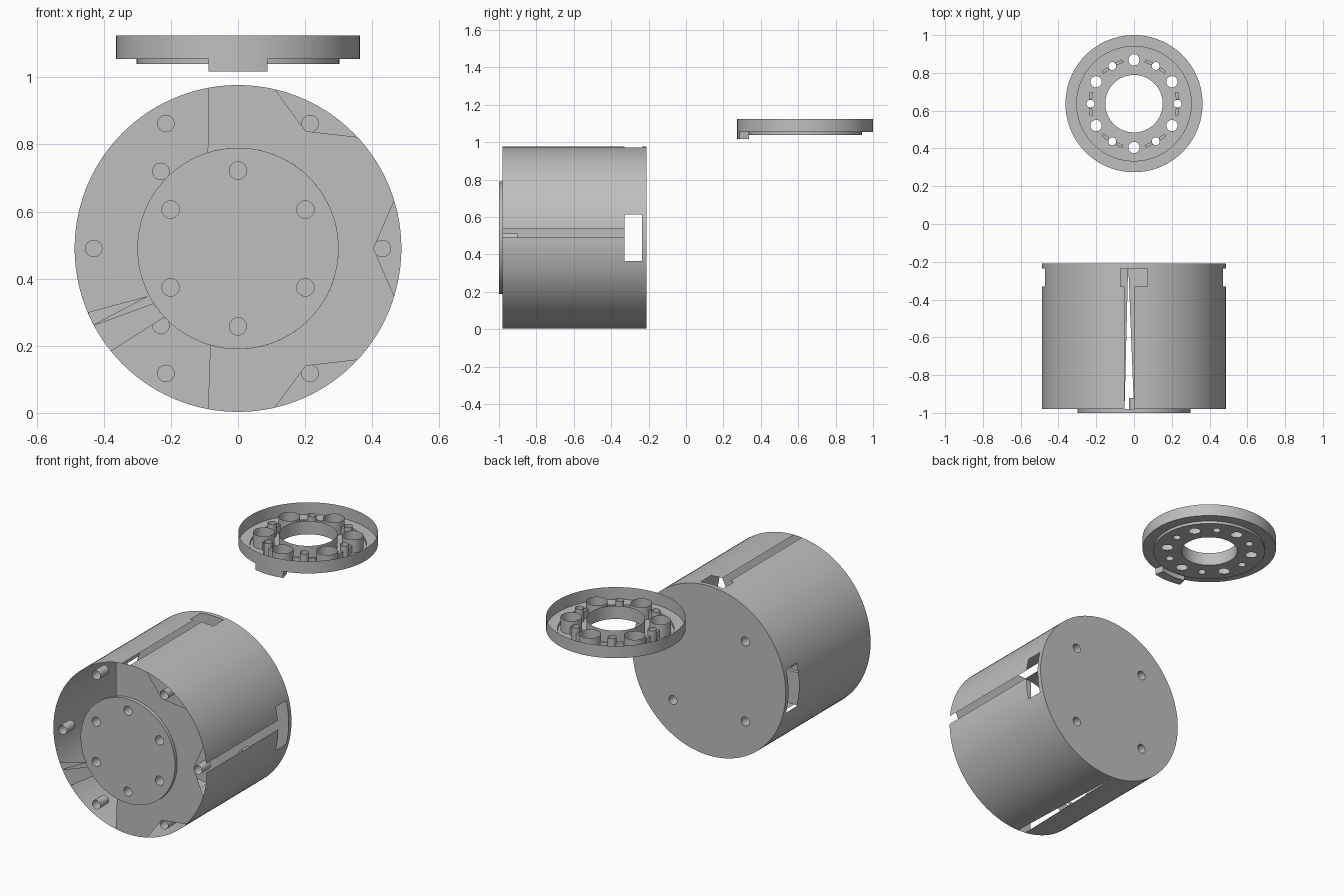
import bpy, bmesh
from math import sin, cos, radians, degrees, asin, pi
from mathutils import Matrix

cube = bpy.data.objects.get("Cube")
if cube:
    bpy.data.objects.remove(cube, do_unlink=True)

grey = bpy.data.materials.new("plain grey")
grey.diffuse_color = (0.52, 0.52, 0.52, 1)
grey.use_nodes = True
grey.node_tree.nodes["Principled BSDF"].inputs["Base Color"].default_value = (0.52, 0.52, 0.52, 1)

# Local frames: the can lies along y, the flange lies flat
CAN = Matrix.Translation((0, 0, 0.49)) @ Matrix.Rotation(pi / 2, 4, "X")
FLANGE = Matrix.Translation((0, 0.637, 0))
R = 0.487
FRONT, BACK, HUB = 0.98, 0.21, 1.0
parts = []


def add(name, mesh, matrix=Matrix()):
    mesh.transform(matrix)
    mesh.materials.clear()
    mesh.materials.append(grey)
    obj = bpy.data.objects.new(name, mesh)
    bpy.context.collection.objects.link(obj)
    parts.append(obj)
    return obj


def polar(r, deg):
    return (r * cos(radians(deg)), r * sin(radians(deg)))


def arc(r, a, b, n=24):
    return [polar(r, a + (b - a) * i / n) for i in range(n + 1)]


def circle(r, centre=(0, 0), n=32):
    return [(centre[0] + x, centre[1] + y) for x, y in arc(r, 0, 360, n)[:-1]]


def ring(r, start, step, count):
    return [polar(r, start + i * step) for i in range(count)]


def plate(name, outlines, z0, z1, matrix):
    """Filled outline with holes, from height z0 to z1."""
    curve = bpy.data.curves.new(name, "CURVE")
    curve.dimensions = "2D"
    curve.fill_mode = "BOTH"
    curve.extrude = (z1 - z0) / 2
    for outline in outlines:
        spline = curve.splines.new("POLY")
        spline.points.add(len(outline) - 1)
        for point, (x, y) in zip(spline.points, outline):
            point.co = (x, y, 0, 1)
        spline.use_cyclic_u = True
    temp = bpy.data.objects.new(name + " outline", curve)
    bpy.context.collection.objects.link(temp)
    graph = bpy.context.evaluated_depsgraph_get()
    mesh = bpy.data.meshes.new_from_object(temp.evaluated_get(graph))
    bpy.data.objects.remove(temp, do_unlink=True)
    return add(name, mesh, matrix @ Matrix.Translation((0, 0, (z0 + z1) / 2)))


def tubes(name, centres, r, z0, z1, matrix, floor=None, n=24):
    """Thin tubes, optionally closed at height floor."""
    bm = bmesh.new()
    for c in centres:
        rows = [[bm.verts.new((x, y, z)) for x, y in circle(r, c, n)] for z in (z0, z1)]
        for i in range(n):
            j = (i + 1) % n
            bm.faces.new((rows[0][i], rows[0][j], rows[1][j], rows[1][i]))
        if floor is not None:
            bm.faces.new(rows[0] if floor == z0 else rows[1])
    mesh = bpy.data.meshes.new(name)
    bm.to_mesh(mesh)
    bm.free()
    return add(name, mesh, matrix)


# Can wall with T slots, side windows and a tapering slit underneath
slot = degrees(asin(0.05 / R))
top_half = degrees(asin(0.072 / R))
side_half = degrees(asin(0.125 / R))
slit = (264.1, 270)
extra = [slot, 90 + slot, 90 - top_half, 90 + top_half, side_half,
         180 - side_half, 180 + side_half, 360 - side_half]
columns = [(a, a) for a in [*range(0, 360, 3), *extra] if not 262 < a < 272]
columns += [(slit[0], 266.3), (slit[1], 266.5)]
columns.sort()
levels = [FRONT, 0.33, 0.235, BACK]


def is_open(a, row):
    in_slot = row == 0 and (0 < a < slot or 90 < a < 90 + slot)
    in_slit = row < 2 and slit[0] < a < slit[1]
    side = min(a, abs(a - 180), 360 - a) < side_half
    window = row == 1 and (side or abs(a - 90) < top_half)
    return in_slot or in_slit or window


bm = bmesh.new()
grid = []
for front, back in columns:
    line = []
    for z in levels:
        t = min(1, (FRONT - z) / (FRONT - levels[2]))
        line.append(bm.verts.new((*polar(R, front + (back - front) * t), z)))
    grid.append(line)
for i, line in enumerate(grid):
    following = grid[(i + 1) % len(grid)]
    end = columns[i + 1][0] if i + 1 < len(columns) else 360
    for row in range(len(levels) - 1):
        if not is_open((columns[i][0] + end) / 2, row):
            bm.faces.new((line[row], line[row + 1], following[row + 1], following[row]))
wall = bpy.data.meshes.new("can wall")
bm.to_mesh(wall)
bm.free()
add("can wall", wall, CAN)

# Back plate with four blind holes
back_holes = ring(0.325, 45, 90, 4)
plate("back plate", [circle(R, n=120)] + [circle(0.026, c, 24) for c in back_holes],
      BACK, BACK + 0.02, CAN)
tubes("back holes", back_holes, 0.026, BACK, BACK + 0.08, CAN, BACK + 0.08)

# Front plate covering one side, with a notch at each rim hole
outline = []
start = 100.6
for notch in (60, 0, -60):
    outline += arc(R, start, notch + 17) + [polar(0.404, notch)]
    start = notch - 17
outline += arc(R, start, -100.6) + arc(0.3, -106, 107.5, 72)
plate("front plate", [outline], FRONT, FRONT, CAN)
plate("front strip", [arc(R, 208, 219, 4) + arc(0.3, 223, 213, 4)], FRONT, FRONT, CAN)
plate("front sliver", [[polar(R, 203), polar(R, 208), polar(0.3, 208)]], FRONT, FRONT, CAN)
tubes("rim holes", ring(0.43, 0, 60, 6), 0.026, FRONT - 0.08, FRONT, CAN, FRONT - 0.08)

# Raised hub with six blind holes
hub_holes = ring(0.232, 30, 60, 6)
plate("hub face", [circle(0.3, n=96)] + [circle(0.026, c, 24) for c in hub_holes],
      HUB, HUB, CAN)
tubes("hub side", [(0, 0)], 0.3, FRONT, HUB, CAN, n=96)
tubes("hub holes", hub_holes, 0.026, HUB - 0.08, HUB, CAN, HUB - 0.08)

# Flange: shallow pan with a stepped floor
LOW, STEP, TOP = 1.04, 1.055, 1.125
big, small = ring(0.232, 30, 60, 6), ring(0.23, 0, 60, 6)
holes = [circle(0.03, c, 24) for c in big] + [circle(0.021, c, 24) for c in small]
plate("flange floor", [circle(0.303, n=96), circle(0.152, n=64)] + holes, LOW, LOW, FLANGE)
plate("flange ledge", [circle(0.363, n=96), circle(0.303, n=96)], STEP, STEP, FLANGE)
tubes("flange step", [(0, 0)], 0.303, LOW, STEP, FLANGE, n=96)
tubes("flange rim", [(0, 0)], 0.363, STEP, TOP, FLANGE, n=96)
tubes("flange bore", [(0, 0)], 0.152, LOW, TOP - 0.01, FLANGE, n=64)
tubes("large bosses", big, 0.056, LOW, TOP - 0.01, FLANGE, n=32)
tubes("small bosses", small, 0.023, LOW, TOP - 0.01, FLANGE)

# Ribs tying each small boss to its neighbours
for i in range(6):
    turn = FLANGE @ Matrix.Rotation(radians(60 * i), 4, "Z")
    for side in (-1, 1):
        box = [(0.222, side * 0.022), (0.238, side * 0.022),
               (0.234, side * 0.062), (0.218, side * 0.062)]
        plate("boss rib", [box], LOW, LOW + 0.045, turn)

# Locating tab under the front edge
plate("locating tab", [arc(0.363, 256, 284, 12) + arc(0.31, 284, 256, 12)],
      1.018, STEP, FLANGE)

# Smooth the round walls and keep the rims crisp
bpy.ops.object.select_all(action="DESELECT")
for obj in parts:
    obj.select_set(True)
bpy.context.view_layer.objects.active = parts[0]
bpy.ops.object.shade_smooth_by_angle(angle=radians(30))
